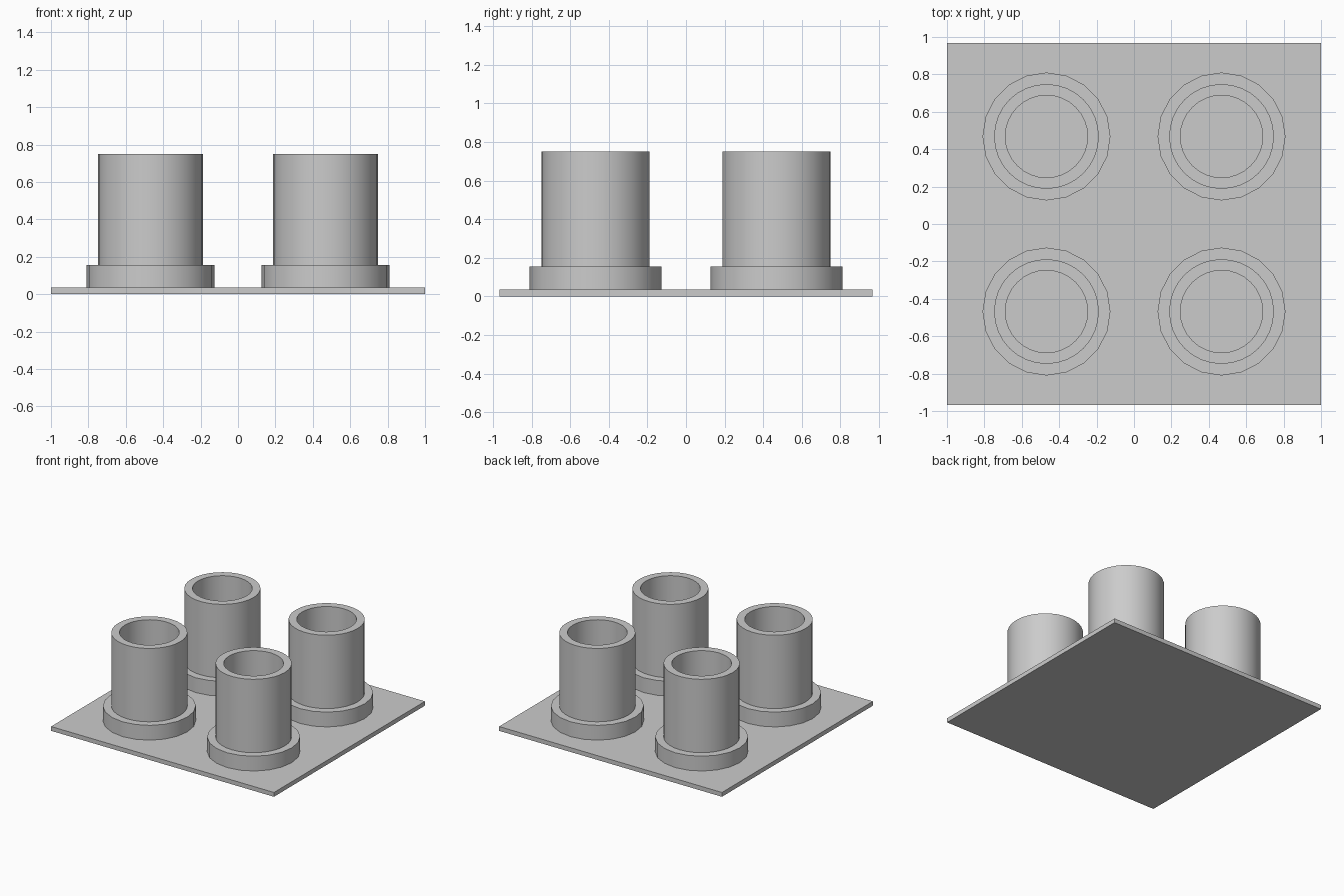
import bpy, bmesh, math

cube = bpy.data.objects.get("Cube")
if cube:
    bpy.data.objects.remove(cube, do_unlink=True)

PLATE_TOP = 0.035
GREY = (0.6, 0.6, 0.6, 1.0)

grey = bpy.data.materials.new("plain_grey")
grey.use_nodes = True
grey.diffuse_color = GREY
grey.node_tree.nodes["Principled BSDF"].inputs["Base Color"].default_value = GREY


def finish(name, bm, location=(0, 0, 0)):
    mesh = bpy.data.meshes.new(name)
    bmesh.ops.recalc_face_normals(bm, faces=bm.faces)
    bm.to_mesh(mesh)
    bm.free()
    mesh.materials.append(grey)
    obj = bpy.data.objects.new(name, mesh)
    obj.location = location
    bpy.context.collection.objects.link(obj)
    return obj


def ring(name, x, y, outer, inner, bottom, top, sides):
    """Hollow cylinder made by joining four circles of its cross-section."""
    bm = bmesh.new()
    section = [(outer, bottom), (outer, top), (inner, top), (inner, bottom)]
    loops = []
    for radius, z in section:
        angles = [math.tau * i / sides for i in range(sides)]
        loops.append([bm.verts.new((radius * math.cos(a), radius * math.sin(a), z))
                      for a in angles])
    for k in range(4):
        a, b = loops[k], loops[(k + 1) % 4]
        for i in range(sides):
            j = (i + 1) % sides
            bm.faces.new((a[i], a[j], b[j], b[i]))
    obj = finish(name, bm, (x, y, 0))
    bpy.ops.object.select_all(action="DESELECT")
    obj.select_set(True)
    bpy.context.view_layer.objects.active = obj
    bpy.ops.object.shade_smooth_by_angle(angle=math.radians(30))


# Base plate
bm = bmesh.new()
bmesh.ops.create_cube(bm, size=1)
bmesh.ops.scale(bm, vec=(2.0, 1.935, PLATE_TOP), verts=bm.verts)
bmesh.ops.translate(bm, vec=(0, 0, PLATE_TOP / 2), verts=bm.verts)
finish("base_plate", bm)

# Four open tubes, each with a collar at its foot
for side, x in (("left", 0.468), ("right", -0.468)):
    for end, y in (("front", -0.468), ("back", 0.468)):
        ring(f"{end}_{side}_collar", x, y, 0.342, 0.27, PLATE_TOP, 0.155, 20)
        ring(f"{end}_{side}_tube", x, y, 0.28, 0.22, PLATE_TOP, 0.75, 32)
